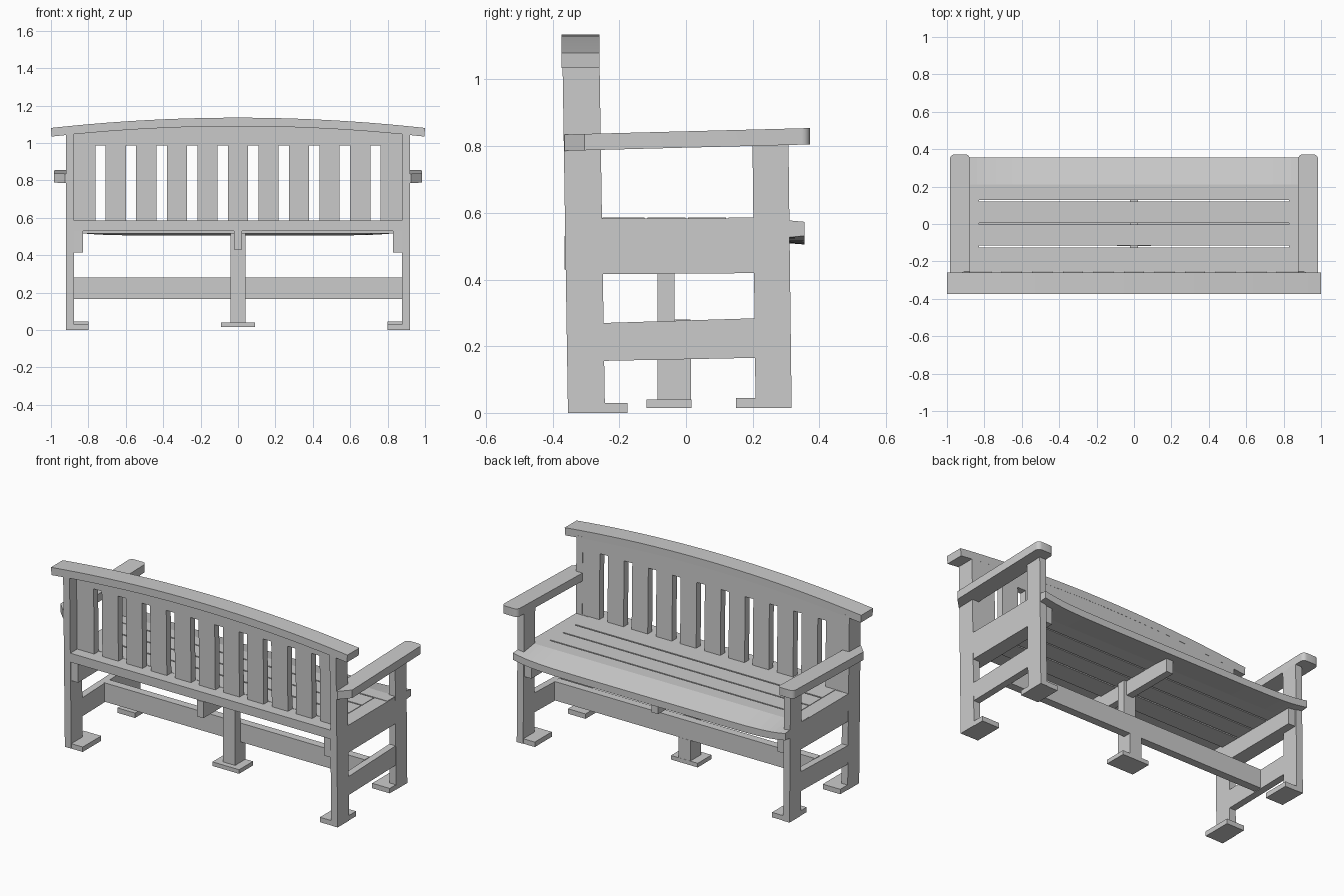
import bpy, bmesh
from math import radians, sin, cos, pi

if "Cube" in bpy.data.objects:
    bpy.data.objects.remove(bpy.data.objects["Cube"])


def make(name, sections, tilt=None, smooth=False):
    """Skin a list of matching closed loops and cap both ends."""
    bm = bmesh.new()
    rings = [[bm.verts.new(p) for p in s] for s in sections]
    n = len(rings[0])
    for a, b in zip(rings, rings[1:]):
        for i in range(n):
            j = (i + 1) % n
            bm.faces.new((a[i], a[j], b[j], b[i]))
    bm.faces.new(rings[0])
    bm.faces.new(rings[-1])
    if tilt:
        for v in bm.verts:
            tilt(v.co)
    bmesh.ops.recalc_face_normals(bm, faces=bm.faces)
    me = bpy.data.meshes.new(name)
    bm.to_mesh(me)
    bm.free()
    ob = bpy.data.objects.new(name, me)
    bpy.context.collection.objects.link(ob)
    if smooth:
        bpy.ops.object.select_all(action='DESELECT')
        ob.select_set(True)
        bpy.context.view_layer.objects.active = ob
        bpy.ops.object.shade_smooth_by_angle(angle=radians(30))
    return ob


def box(name, x, y, z, tilt=None):
    loop = [(x[0], y[0]), (x[1], y[0]), (x[1], y[1]), (x[0], y[1])]
    return make(name, [[(px, py, h) for px, py in loop] for h in z], tilt)


def mirror(ob):
    ob.modifiers.new("mirror", 'MIRROR')
    return ob


def side(name, pts, x):
    """Mirrored pair of plates from a (y, z) outline."""
    return mirror(make(name, [[(px, y, z) for y, z in pts] for px in x]))


def back_lean(co):
    co.y -= 0.0155 * co.z


def front_lean(co):
    co.y -= 0.012 * co.z


def arch(x):
    return 1.08 + 0.055 * (1 - x * x)


# Posts and feet
mirror(box("back_post", (0.877, 0.92), (-0.354, -0.243), (0, 1.055), back_lean))
mirror(box("front_leg", (0.877, 0.92), (0.209, 0.317), (0.015, 0.81), front_lean))
mirror(box("back_foot", (0.80, 0.918), (-0.353, -0.175), (0, 0.03)))
mirror(box("front_foot", (0.80, 0.918), (0.15, 0.314), (0.015, 0.045)))

# Side rails
side("seat_side_rail", [(-0.355, 0.415), (0.304, 0.42), (0.304, 0.55), (0.205, 0.583), (-0.355, 0.583)],
     (0.83, 0.919))
side("lower_side_rail", [(-0.30, 0.155), (0.25, 0.166), (0.25, 0.285), (-0.30, 0.268)], (0.877, 0.919))

# Lower stretcher, middle leg and seat beam
box("stretcher", (-0.88, 0.88), (-0.035, 0.014), (0.165, 0.28))
box("middle_leg_upper", (-0.04, 0.04), (-0.085, -0.035), (0.03, 0.53))
box("middle_leg_lower", (-0.04, 0.04), (-0.085, 0.015), (0.03, 0.165))
box("middle_foot", (-0.09, 0.09), (-0.118, 0.016), (0.015, 0.04))
box("seat_beam", (-0.022, 0.022), (-0.365, 0.30), (0.43, 0.53))

# Seat slats
for y in ((-0.25, -0.125), (-0.116, -0.002), (0.006, 0.12)):
    box("seat_slat", (-0.832, 0.832), y, (0.517, 0.586))

# Front slat: slopes down to the front edge, lifting again at both ends
half = [0, 0.3, 0.5, 0.65, 0.74, 0.80, 0.84, 0.88, 0.90, 0.918]
sections = []
for x in [-h for h in half[:0:-1]] + half:
    d = 0.026 * (1 - (abs(x) / 0.918) ** 8)
    prof = [(0.128, 0.517), (0.128, 0.586), (0.21, 0.586),
            (0.355, 0.573 - d), (0.355, 0.531 - d), (0.21, 0.517)]
    sections.append([(x, y, z) for y, z in prof])
make("front_seat_slat", sections)

# Curved top rail
xs = [-1 + 2 * i / 20 for i in range(21)]
make("top_rail", [[(x, -0.374, arch(x)), (x, -0.26, arch(x)),
                   (x * 0.996, -0.26, arch(x) - 0.046), (x * 0.996, -0.374, arch(x) - 0.046)]
                  for x in xs], smooth=True)

# Back panel: arched header, slats and bottom rail
make("back_header", [[(x * 0.88, y, z) for y, z in
                      ((-0.287, 0.985), (-0.244, 0.985),
                       (-0.244, arch(x * 0.88) - 0.03), (-0.287, arch(x * 0.88) - 0.03))]
                     for x in xs], back_lean, smooth=True)
edges = [-0.88]
for i in range(10):
    c = -0.735 + 0.1633 * i
    edges += [c - 0.0275, c + 0.0275]
edges.append(0.88)
for a, b in zip(edges[::2], edges[1::2]):
    box("back_slat", (a, b), (-0.287, -0.244), (0.56, 0.985), back_lean)
box("back_bottom_rail", (-0.88, 0.88), (-0.353, -0.242), (0.53, 0.585), back_lean)

# Armrests with rounded front corners and a chamfered rear end beside the post
r = 0.025
outline = [(0.877, -0.255), (0.91, -0.255), (0.91, -0.365), (0.925, -0.365), (0.984, -0.305)]
for cx, a0 in ((0.984 - r, 0), (0.877 + r, pi / 2)):
    outline += [(cx + r * cos(a0 + k * pi / 8), 0.372 - r + r * sin(a0 + k * pi / 8)) for k in range(5)]


def arm_slope(co):
    co.z += 0.026 * (co.y + 0.365)


mirror(make("armrest", [[(x, y, z) for x, y in outline] for z in (0.786, 0.835)], arm_slope, smooth=True))
